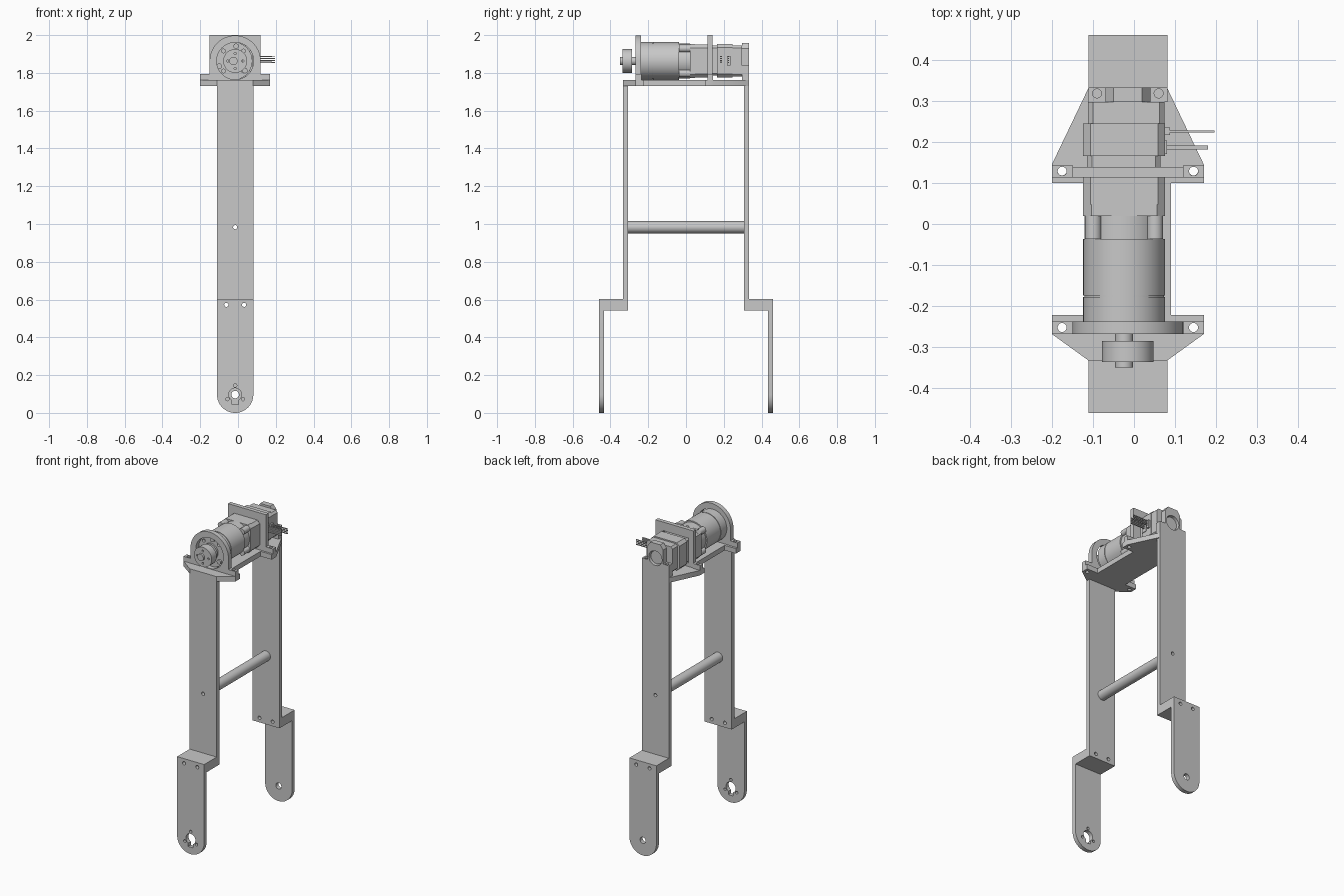
import bpy, bmesh
from math import sin, cos, pi, radians

cube = bpy.data.objects.get("Cube")
if cube:
    bpy.data.objects.remove(cube)

grey = bpy.data.materials.new("machined grey")
grey.use_nodes = True
GREY = (0.58, 0.58, 0.58, 1)
grey.diffuse_color = GREY
grey.node_tree.nodes["Principled BSDF"].inputs["Base Color"].default_value = GREY

CX = -0.015      # centre line of the frame
AX, AZ = -0.024, 1.863   # motor axis


def arc(x, y, r, a0=0, a1=360, n=32):
    """Points along an arc, without the repeated end of a full circle."""
    count = n if a1 - a0 == 360 else n + 1
    return [(x + r * cos(radians(a0 + (a1 - a0) * i / n)),
             y + r * sin(radians(a0 + (a1 - a0) * i / n))) for i in range(count)]


def hole(x, y, r):
    return arc(x, y, r, n=20)


def rect(x0, x1, y0, y1):
    return [(x0, y0), (x1, y0), (x1, y1), (x0, y1)]


def plate(name, outlines, lo, hi, upright=True):
    """Extrude an outline with holes: along y when upright, else along z."""
    curve = bpy.data.curves.new(name, 'CURVE')
    curve.dimensions = '2D'
    curve.fill_mode = 'BOTH'
    curve.extrude = (hi - lo) / 2
    for pts in outlines:
        s = curve.splines.new('POLY')
        s.points.add(len(pts) - 1)
        for p, (x, y) in zip(s.points, pts):
            p.co = (x, y, 0, 1)
        s.use_cyclic_u = True
    ob = bpy.data.objects.new(name, curve)
    bpy.context.collection.objects.link(ob)
    mid = (lo + hi) / 2
    if upright:
        ob.rotation_euler.x = pi / 2
        ob.location.y = mid
    else:
        ob.location.z = mid
    bpy.ops.object.select_all(action='DESELECT')
    ob.select_set(True)
    bpy.context.view_layer.objects.active = ob
    bpy.ops.object.convert(target='MESH')
    ob = bpy.context.view_layer.objects.active
    bm = bmesh.new()
    bm.from_mesh(ob.data)
    bmesh.ops.remove_doubles(bm, verts=bm.verts, dist=0.00005)
    bmesh.ops.recalc_face_normals(bm, faces=bm.faces)
    bm.to_mesh(ob.data)
    bm.free()
    ob.data.materials.clear()
    ob.data.materials.append(grey)
    bpy.ops.object.shade_smooth_by_angle(angle=radians(30))


def rod(name, x, z, r, y0, y1, n=48):
    plate(name, [arc(x, z, r, n=n)], y0, y1)


def box(name, x0, x1, y0, y1, z0, z1):
    plate(name, [rect(x0, x1, z0, z1)], y0, y1)


def chamfered(x0, x1, z0, z1, c):
    return [(x0 + c, z0), (x1 - c, z0), (x1, z0 + c), (x1, z1 - c),
            (x1 - c, z1), (x0 + c, z1), (x0, z1 - c), (x0, z0 + c)]


# Legs: lower blade, step block and upper bar, front and back
L, R = CX - 0.096, CX + 0.096
step_holes = [hole(CX + dx, 0.572, 0.011) for dx in (-0.047, 0.047)]
rod_hole = hole(CX, 0.983, 0.011)
for side, sgn in (("front", -1), ("back", 1)):
    def span(a, b):
        return sorted((sgn * a, sgn * b))
    blade = arc(CX, 0.096, 0.096, 180, 360) + [(R, 0.602), (L, 0.602)]
    cuts = list(step_holes)
    if sgn < 0:
        # Horn socket: keyed hole with three screws
        cuts.append(arc(CX, 0.097, 0.034, -60, 240, 24)
                    + [(CX - 0.017, 0.045), (CX + 0.017, 0.045)])
        cuts += [hole(CX + 0.048 * cos(radians(a)), 0.097 + 0.048 * sin(radians(a)), 0.009)
                 for a in (90, 210, 330)]
    else:
        cuts.append(hole(CX, 0.097, 0.02))
    plate(side + "_lower_leg", [blade] + cuts, *span(0.434, 0.46))
    plate(side + "_step", [rect(L, R, 0.543, 0.602)] + step_holes, *span(0.333, 0.434))
    plate(side + "_upper_leg", [rect(L, R, 0.543, 1.73)] + step_holes + [rod_hole],
          *span(0.306, 0.333))

# Tubular cross bar
plate("cross_bar", [arc(CX, 0.983, 0.032), rod_hole], -0.306, 0.306)

# Top deck with flared ears
half = [(0.095, -0.333), (0.185, -0.268), (0.185, -0.222), (0.105, -0.222),
        (0.105, 0.1), (0.185, 0.1), (0.185, 0.145), (0.095, 0.333)]
deck = [(CX + x, y) for x, y in half] + [(CX - x, y) for x, y in reversed(half)]
bolts = [hole(CX + s * 0.16, y, 0.011) for s in (-1, 1) for y in (-0.252, 0.129)]
plate("deck", [deck] + bolts, 1.73, 1.762, upright=False)

# Feet of both motor brackets
for side, y0, y1 in (("front", -0.268, -0.236), ("back", 0.113, 0.144)):
    for label, s in (("right", -1), ("left", 1)):
        a, b = sorted((CX + s * 0.135, CX + s * 0.185))
        plate(f"{side}_bracket_foot_{label}",
              [rect(a, b, y0, y1), hole(CX + s * 0.16, (y0 + y1) / 2, 0.011)],
              1.762, 1.793, upright=False)

# Front arch and square back bracket
arch = [(CX - 0.135, 1.762), (CX + 0.135, 1.762)] + arc(CX, AZ, 0.135, 0, 180, 40)
plate("front_arch", [arch, arc(CX, AZ, 0.098, n=48)], -0.268, -0.238)
plate("back_bracket", [rect(CX - 0.135, CX + 0.135, 1.762, 2.0),
                       rect(AX - 0.09, AX + 0.09, 1.785, 1.945)], 0.113, 0.139)

# Tail support rising from the back leg, with drilled shoulders
neck = rect(CX - 0.055, CX + 0.055, 1.73, 1.93) + []
neck[2:] = [(CX + 0.055, 1.93), (CX + 0.035, 1.958), (CX - 0.035, 1.958), (CX - 0.055, 1.93)]
plate("tail_support", [neck, hole(CX, AZ, 0.047)], 0.297, 0.333)
for label, s in (("right", -1), ("left", 1)):
    a, b = sorted((CX + s * 0.055, CX + s * 0.096))
    plate(f"tail_shoulder_{label}", [rect(a, b, 0.297, 0.333),
          hole(CX + s * 0.075, 0.318, 0.011)], 1.73, 1.84, upright=False)

# Gearbox: face ring with screws, grooved drum
face_holes = [hole(AX + 0.075 * cos(a), AZ + 0.075 * sin(a), 0.01)
              for a in [pi / 4 + i * pi / 2 for i in range(4)]]
plate("gearbox_face", [arc(AX, AZ, 0.1, n=48)] + face_holes, -0.238, -0.22)
rod("gearbox_front_drum", AX, AZ, 0.1, -0.22, -0.178)
rod("gearbox_groove", AX, AZ, 0.097, -0.178, -0.174)
rod("gearbox_drum", AX, AZ, 0.1, -0.174, -0.036)
rod("gearbox_boss", AX, AZ, 0.05, -0.25, -0.238)
for i in range(3):
    a = radians(80 + 120 * i)
    rod(f"face_screw_{i + 1}", AX + 0.08 * cos(a), AZ + 0.08 * sin(a), 0.014,
        -0.25, -0.238, 16)

# Output shaft and hub
rod("output_shaft", AX, AZ, 0.022, -0.349, -0.238, 24)
hub_holes = [hole(CX + 0.04 * cos(a), AZ + 0.04 * sin(a), 0.006)
             for a in [i * pi / 2 for i in range(4)]]
plate("output_hub", [arc(CX, AZ, 0.063, n=48)] + hub_holes, -0.336, -0.285)

# Coupling between gearbox and motor: core and corner posts
rod("coupling_core", AX, AZ, 0.092, -0.036, 0.02)
for i, (sx, sz) in enumerate([(-1, -1), (1, -1), (1, 1), (-1, 1)]):
    rod(f"coupling_post_{i + 1}", AX + sx * 0.075, AZ + sz * 0.066, 0.02, -0.036, 0.02, 20)

# Motor stack with chamfered end caps
plate("motor_flange", [chamfered(AX - 0.1, AX + 0.1, 1.772, 1.953, 0.02)], 0.02, 0.048)
plate("motor_front_cap", [chamfered(AX - 0.1, AX + 0.1, 1.775, 1.95, 0.018)], 0.048, 0.113)
plate("motor_core", [chamfered(AX - 0.09, AX + 0.088, 1.785, 1.945, 0.012)], 0.113, 0.165)
plate("motor_back_cap", [chamfered(AX - 0.1, AX + 0.1, 1.775, 1.953, 0.018)], 0.165, 0.245)
plate("encoder_case", [chamfered(AX - 0.088, AX + 0.098, 1.78, 1.945, 0.012)], 0.245, 0.297)
rod("encoder_boss", CX, AZ, 0.042, 0.297, 0.318)

# Connectors and leads on the left side
box("lead_socket", 0.07, 0.08, 0.17, 0.203, 1.83, 1.9)
box("sensor_socket", 0.07, 0.088, 0.217, 0.235, 1.84, 1.89)
for i in range(4):
    z = 1.853 + 0.01 * i
    box(f"power_lead_{i + 1}", 0.075, 0.18, 0.181, 0.191, z, z + 0.006)
    box(f"sensor_lead_{i + 1}", 0.085, 0.196, 0.223, 0.228, z, z + 0.005)
